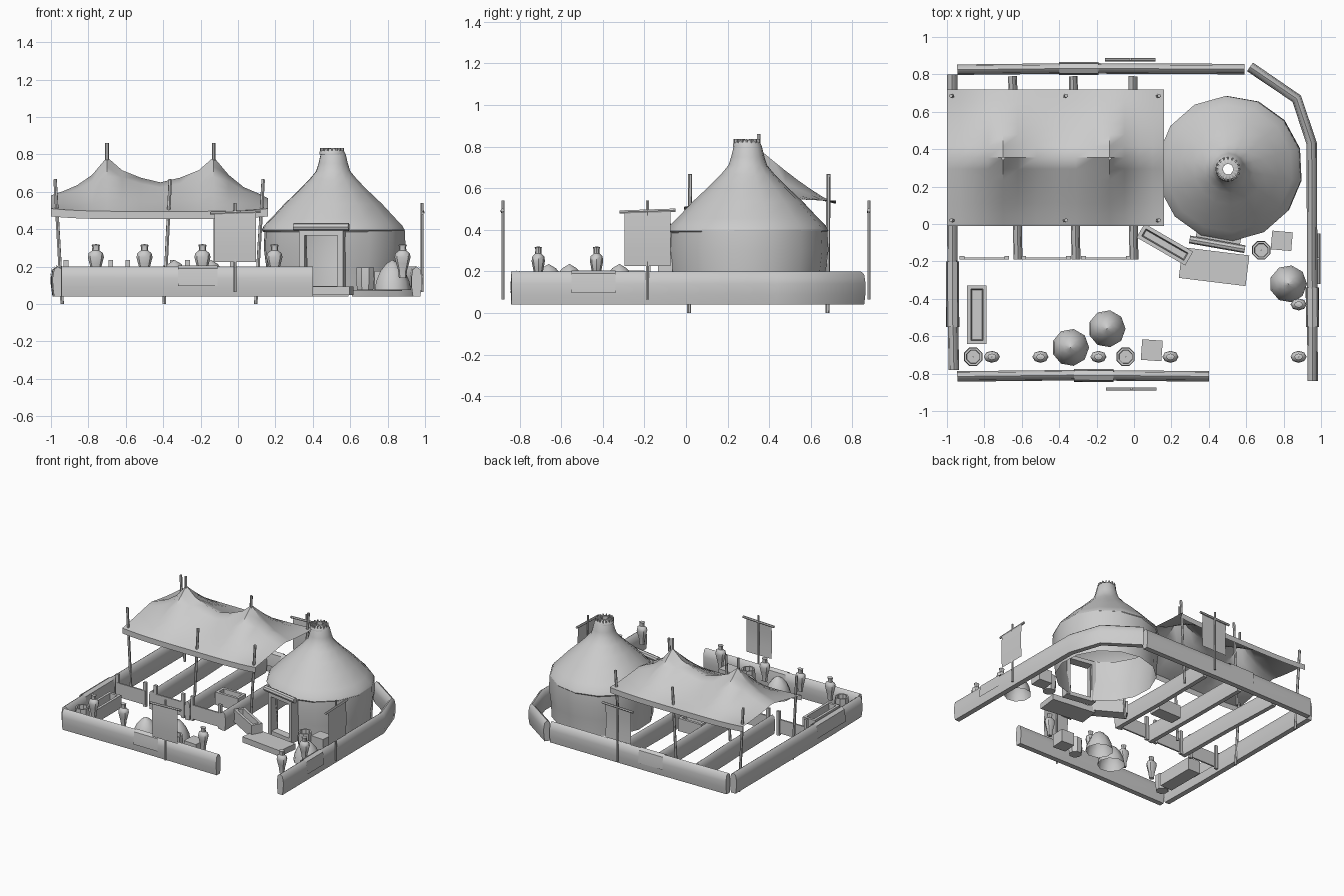
import bpy, bmesh, math
from mathutils import Vector, Matrix

if "Cube" in bpy.data.objects:
    bpy.data.objects.remove(bpy.data.objects["Cube"])


def make(name, verts, faces, smooth=None):
    me = bpy.data.meshes.new(name)
    me.from_pydata([tuple(v) for v in verts], [], faces)
    bm = bmesh.new()
    bm.from_mesh(me)
    bmesh.ops.recalc_face_normals(bm, faces=bm.faces)
    bm.to_mesh(me)
    bm.free()
    ob = bpy.data.objects.new(name, me)
    bpy.context.collection.objects.link(ob)
    if smooth:
        bpy.ops.object.select_all(action='DESELECT')
        ob.select_set(True)
        bpy.context.view_layer.objects.active = ob
        bpy.ops.object.shade_smooth_by_angle(angle=math.radians(smooth))
    return ob


def box(name, c, s, rot=0):
    m = Matrix.Rotation(math.radians(rot), 3, 'Z')
    v = [m @ Vector((x * s[0] / 2, y * s[1] / 2, z * s[2] / 2)) + Vector(c)
         for x in (-1, 1) for y in (-1, 1) for z in (-1, 1)]
    return make(name, v, [(0, 1, 3, 2), (4, 6, 7, 5), (0, 4, 5, 1),
                          (2, 3, 7, 6), (0, 2, 6, 4), (1, 5, 7, 3)])


def pole(name, a, b, r=0.01, n=6):
    a, b = Vector(a), Vector(b)
    q = (b - a).to_track_quat('Z', 'Y')
    v = [p + q @ Vector((r * math.cos(i * math.tau / n), r * math.sin(i * math.tau / n), 0))
         for p in (a, b) for i in range(n)]
    f = [(i, (i + 1) % n, n + (i + 1) % n, n + i) for i in range(n)]
    return make(name, v, f + [tuple(range(n)), tuple(range(n, 2 * n))], 30)


def lathe(name, prof, n, loc, sy=1, start=0, skip=None, smooth=40):
    v = [(loc[0] + r * math.cos(start + i * math.tau / n),
          loc[1] + sy * r * math.sin(start + i * math.tau / n), z) for r, z in prof for i in range(n)]
    f = [(k * n + i, k * n + (i + 1) % n, (k + 1) * n + (i + 1) % n, (k + 1) * n + i)
         for k in range(len(prof) - 1) for i in range(n) if not (skip and skip(k, i))]
    return make(name, v, f, smooth)


def sweep(name, path, sec, closed=True):
    # sweep an upright (offset, z) section along a flat path with mitred corners
    p = [Vector(q) for q in path]
    v, n = [], len(sec)
    for i, q in enumerate(p):
        d0 = (q - p[max(i - 1, 0)]).normalized()
        d1 = (p[min(i + 1, len(p) - 1)] - q).normalized()
        t = (d0 + d1).normalized()
        for o, z in sec:
            v.append((q.x - t.y * o, q.y + t.x * o, z))
    m = n if closed else n - 1
    f = [(k * n + i, k * n + (i + 1) % n, (k + 1) * n + (i + 1) % n, (k + 1) * n + i)
         for k in range(len(p) - 1) for i in range(m)]
    if closed:
        f += [tuple(range(n)), tuple(range(len(v) - n, len(v)))]
    return make(name, v, f, 50)


def trough(name, c, s, rot):
    # open box with a recessed floor
    m = Matrix.Rotation(math.radians(rot), 3, 'Z')
    v = []
    for k, h in ((0, -.5), (0, .5), (.02, .5), (.026, -.3)):
        for sx, sy in ((-1, -1), (1, -1), (1, 1), (-1, 1)):
            v.append(m @ Vector((sx * (s[0] / 2 - k), sy * (s[1] / 2 - k), h * s[2])) + Vector(c))
    f = [(a + i, a + (i + 1) % 4, a + 4 + (i + 1) % 4, a + 4 + i) for a in (0, 4, 8) for i in range(4)]
    return make(name, v, f + [(0, 1, 2, 3), (12, 13, 14, 15)])


# Bulging perimeter walls and stall partitions
wall = [(-.02, .04), (-.027, .09), (-.028, .14), (-.02, .185), (0, .2),
        (.02, .185), (.028, .14), (.027, .09), (.02, .04)]
sweep("front_wall", [(-.945, -.815), (-.3, -.808), (.4, -.815)], wall)
sweep("left_wall", [(-.963, -.78), (-.97, -.4), (-.972, .8)], wall)
sweep("back_wall", [(-.945, .825), (-.3, .832), (.59, .828)], wall)
sweep("right_wall", [(.62, .84), (.87, .67), (.95, .43), (.953, -.3), (.955, -.84)], wall)
low = [(o * .85, .04 + (z - .04) * .92) for o, z in wall]
for a, b in ((-.62, -.65), (-.31, -.325), (0, -.005)):
    sweep("stall_partition", [(a, -.19), (a - .01, .3), (b, .79)], low)

# Cloths draped over the walls
drape = [(-.035, .095), (-.034, .14), (-.026, .19), (0, .205), (.026, .19), (.034, .14), (.035, .095)]
for a, b in (((-.32, -.809), (-.11, -.81)), ((.954, -.55), (.953, -.34)),
             ((-.4, .831), (-.19, .831)), ((-.969, -.55), (-.971, -.2))):
    sweep("wall_drape", [a, b], drape, False)

# Stall gates with posts
for x in (-.8, -.47, -.15):
    box("stall_gate", (x, -.185, .115), (.25, .012, .11))
    for s in (-1, 1):
        box("gate_post", (x + s * .12, -.18, .14), (.025, .02, .19))

# Two-peaked canopy with a short hem
ridge = [(-1, .58), (-.93, .605), (-.86, .635), (-.78, .69), (-.7, .785), (-.62, .715), (-.52, .675),
         (-.415, .65), (-.31, .675), (-.21, .715), (-.13, .785), (-.05, .69), (.03, .625), (.1, .595), (.16, .565)]
rows = 12
verts = []
for j in range(-1, rows + 2):
    t = min(max(j / rows, 0), 1)
    y = -.01 + .73 * t
    edge = .495 + .03 * t
    for x, h in ridge:
        z = edge + (h - edge) * (1 - abs(2 * t - 1)) ** 1.15
        z += .015 * min(1, (abs(x + .42) / .58) ** 4) * abs(2 * t - 1)
        verts.append((x, y, z - (.042 if j in (-1, rows + 1) else 0)))
n = len(ridge)
make("canopy", verts, [(j * n + i, j * n + i + 1, (j + 1) * n + i + 1, (j + 1) * n + i)
                       for j in range(rows + 2) for i in range(n - 1)], 50)
for x0, x1 in ((-.94, -.978), (-.395, -.362), (.095, .135)):
    for y in (.02, .685):
        pole("canopy_pole", (x0, y - .005, 0), (x1, y, .667))
for x in (-.7, -.13):
    pole("peak_pole", (x, .35, .75), (x, .35, .86))

# Round felt tent: body with door opening, roof, slatted crown
cx, cy, ns = .517, .3, 14
door = math.radians(-100)
start = door - math.pi / ns
lathe("tent_wall", [(.365, .07), (.372, .2), (.385, .3), (.38, .4)], ns, (cx, cy),
      start=start, skip=lambda k, i: i == 0)
lathe("tent_roof", [(.38, .385), (.388, .395), (.375, .42), (.34, .455), (.265, .535), (.19, .605), (.13, .665),
                    (.093, .71), (.08, .75), (.068, .8), (.06, .815)], ns, (cx - .008, cy - .003), start=start)
lathe("crown_ring", [(.068, .8), (.066, .815), (.05, .83), (.03, .832), (.03, .8)], 16, (.503, .293))
for i in range(16):
    a = i * math.tau / 16
    box("crown_slat", (.503 + .046 * math.cos(a), .293 + .046 * math.sin(a), .826),
        (.038, .007, .018), math.degrees(a))

# Door frame, rolled door cloth and step
D = Vector((math.cos(door), math.sin(door)))
T = Vector((-D.y, D.x))
dc = Vector((cx, cy)) + D * .385
for s in (-1, 1):
    q = dc + T * s * .105
    box("door_jamb", (q.x, q.y, .23), (.03, .07, .32), -10)
box("door_head", (dc.x, dc.y, .38), (.24, .07, .03), -10)
box("door_sill", (dc.x, dc.y, .08), (.24, .06, .03), -10)
r0, r1 = dc - T * .15 + D * .03, dc + T * .15 + D * .03
pole("rolled_door_cloth", (r0.x, r0.y, .412), (r1.x, r1.y, .412), .021, 8)
box("door_step", (.428, -.228, .07), (.36, .165, .045), -7)

# Troughs
trough("trough_front", (-.84, -.485, .11), (.105, .315, .1), 0)
trough("trough_tent", (.165, -.11, .115), (.3, .085, .1), -30)
trough("trough_stall", (-.17, .15, .11), (.2, .1, .1), 0)


# Hanging banners on poles
def banner(cx, cy, along_y):
    def w(u, d, z):
        return (cx - d, cy + u, z) if along_y else (cx + u, cy + d, z)
    pole("banner_pole", w(0, 0, .065), w(0, 0, .54), .008)
    pole("banner_crossbar", w(-.135, -.002, .485), w(.135, -.002, .494), .009)
    v = [w(u, -.006 - .006 * math.sin(k * math.pi), .225 + .265 * k)
         for k in (0, .33, .66, 1) for u in (-.11, 0, .11)]
    make("banner_cloth", v, [(3 * k + i, 3 * k + i + 1, 3 * k + i + 4, 3 * k + i + 3)
                             for k in range(3) for i in range(2)], 40)


banner(-.015, -.88, False)
banner(-.02, .88, False)
banner(.985, -.185, True)

# Two-handled jars
jar = [(.001, .14), (.02, .14), (.024, .18), (.034, .215), (.043, .25), (.038, .272),
       (.02, .285), (.019, .305), (.023, .316), (.001, .32)]
for x, y in ((-.76, -.71), (-.5, -.71), (-.19, -.71), (.195, -.71), (.88, -.71), (.88, -.43)):
    lathe("jar", jar, 8, (x, y), .75)

# Open barrels
barrel = [(.001, .075), (.046, .075), (.053, .13), (.05, .195), (.038, .195), (.036, .16), (.001, .16)]
for x, y in ((-.86, -.71), (-.045, -.71), (.68, -.14)):
    lathe("barrel", barrel, 8, (x, y), start=math.pi / 8)

# Piled mounds, hollow below
mound = [(.1, .075), (.092, .12), (.068, .175), (.035, .215), (.001, .235)]
for x, y in ((-.34, -.66), (-.145, -.56), (.825, -.32)):
    lathe("mound", mound, 9, (x, y), smooth=60)

# Crates
box("crate_front", (.095, -.675, .125), (.11, .11, .1), -4)
box("crate_tent", (.79, -.09, .125), (.11, .1, .1), -5)
